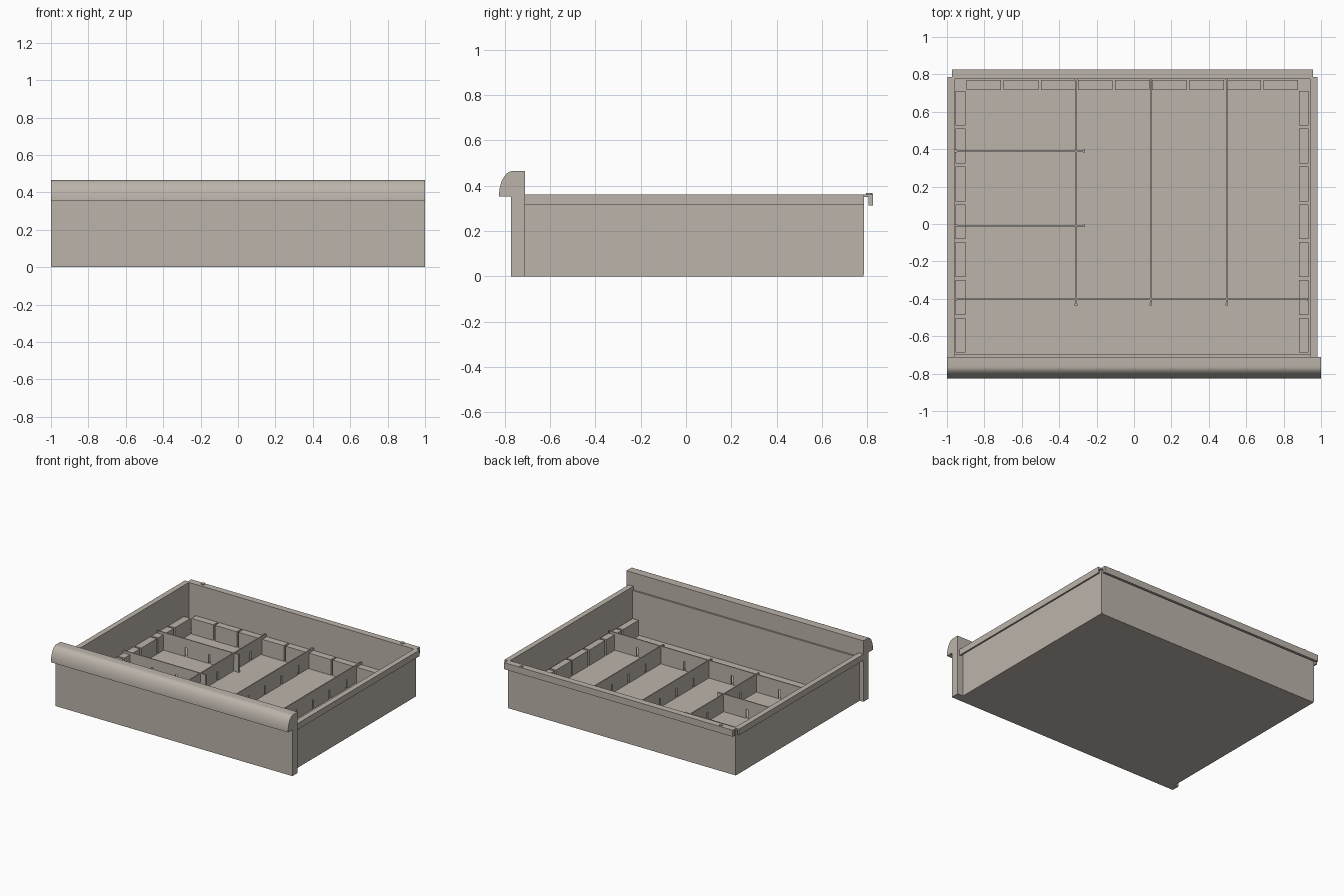
import bpy, bmesh, math

if "Cube" in bpy.data.objects:
    bpy.data.objects.remove(bpy.data.objects["Cube"])

steel = bpy.data.materials.new("warm_grey_steel")
steel.diffuse_color = (0.50, 0.455, 0.405, 1)
steel.use_nodes = True
steel.node_tree.nodes["Principled BSDF"].inputs["Base Color"].default_value = steel.diffuse_color

CX = -0.008          # the tray sits slightly left of the front panel's centre
IN, OUT, RIM = 0.949, 0.96, 0.99   # half widths: wall inside, wall outside, rim
TOP = 0.362


def prism(name, profile, axis, a, b):
    """Extrude a 2D profile: axis 'x' takes (y, z), 'y' takes (x, z), 'z' takes (x, y)."""
    def place(p, t):
        return {"x": (t, p[0], p[1]), "y": (p[0], t, p[1]), "z": (p[0], p[1], t)}[axis]
    bm = bmesh.new()
    face = bm.faces.new([bm.verts.new(place(p, a)) for p in profile])
    ext = bmesh.ops.extrude_face_region(bm, geom=[face])["geom"]
    move = [0, 0, 0]
    move["xyz".index(axis)] = b - a
    bmesh.ops.translate(bm, vec=move, verts=[v for v in ext if isinstance(v, bmesh.types.BMVert)])
    bmesh.ops.recalc_face_normals(bm, faces=bm.faces)
    mesh = bpy.data.meshes.new(name)
    bm.to_mesh(mesh)
    bm.free()
    mesh.materials.append(steel)
    ob = bpy.data.objects.new(name, mesh)
    bpy.context.collection.objects.link(ob)
    return ob


def box(name, x0, x1, y0, y1, z0, z1):
    return prism(name, [(x0, y0), (x1, y0), (x1, y1), (x0, y1)], "z", z0, z1)


# Tray: floor, front and back walls
box("floor", CX - OUT, CX + OUT, -0.71, 0.783, 0.0, 0.008)
box("inner_front_wall", CX - IN, CX + IN, -0.71, -0.697, 0.008, 0.335)

# Each wall is a sheet folded outward at the top and turned down into a lip
for side, label in ((-1, "left"), (1, "right")):
    prof = [(IN, 0.008), (IN, TOP), (RIM, TOP), (RIM, 0.315), (RIM - 0.012, 0.315),
            (RIM - 0.012, 0.35), (OUT, 0.35), (OUT, 0.008)]
    prism(label + "_wall", [(CX + side * x, z) for x, z in prof], "y", -0.71, 0.785)
box("back_wall", CX - IN, CX + IN, 0.775, 0.783, 0.008, TOP)
prism("back_lip", [(0.78, TOP), (0.825, TOP), (0.825, 0.312), (0.806, 0.312),
                   (0.806, 0.35), (0.78, 0.35)], "x", CX - 0.964, CX + 0.964)

# Front panel with rounded pull along its top
box("front_panel", -1, 1, -0.773, -0.71, 0.0, 0.353)
arc = [(-0.763 - 0.062 * math.cos(t), 0.353 + 0.112 * math.sin(t))
       for t in [math.radians(90 * i / 14) for i in range(15)]]
pull = prism("front_pull", arc + [(-0.71, 0.465), (-0.71, 0.353)], "x", -1, 1)
bpy.context.view_layer.objects.active = pull
pull.select_set(True)
bpy.ops.object.shade_smooth_by_angle(angle=math.radians(30))
pull.select_set(False)

# Screw heads on the back lip
for i, x in enumerate((-0.86, 0.82)):
    ring = [(x + 0.014 * math.cos(k * math.pi / 8), 0.809 + 0.014 * math.sin(k * math.pi / 8))
            for k in range(16)]
    prism(f"screw_head_{i}", ring, "z", TOP - 0.004, TOP + 0.006)

# Perimeter blocks that hold the divider ends in the gaps between them
BH = 0.127
for i in range(7):
    y1 = 0.712 - i * 0.2023
    box(f"left_block_{i}", -0.955, -0.90, y1 - 0.186, y1, 0.008, BH)
    box(f"right_block_{i}", 0.882, 0.932, y1 - 0.186, y1, 0.008, BH)
for i in range(9):
    x0 = -0.895 + i * 0.1985
    box(f"back_block_{i}", x0, x0 + 0.185, 0.717, 0.77, 0.008, BH)


def divider(name, axis, pos, a, b, slots):
    """Thin plate with open slots rising from its lower edge, and a small bead on each end."""
    pts = [(a, 0.145), (a, 0.01)]
    for s in slots:
        pts += [(s - 0.008, 0.01), (s - 0.008, 0.08), (s + 0.008, 0.08), (s + 0.008, 0.01)]
    pts += [(b, 0.01), (b, 0.145)]
    prism(name, pts, axis, pos - 0.004, pos + 0.004)
    for k, e in enumerate((a, b)):
        u, v = (e - 0.005, e + 0.005), (pos - 0.007, pos + 0.007)
        bead = u + v if axis == "y" else v + u
        box(f"{name}_end_bead_{k}", *bead, 0.01, 0.145)


# Dividers
for i, x in enumerate((-0.31, 0.09, 0.495)):
    divider(f"long_divider_{i}", "x", x, -0.43, 0.772, (-0.21, -0.01, 0.19, 0.39, 0.59))
divider("cross_divider", "y", -0.402, -0.952, 0.925, (-0.71, -0.51, -0.11, 0.29, 0.69))
for i, y in enumerate((-0.01, 0.39)):
    divider(f"short_divider_{i}", "y", y, -0.952, -0.267, (-0.71, -0.51))
